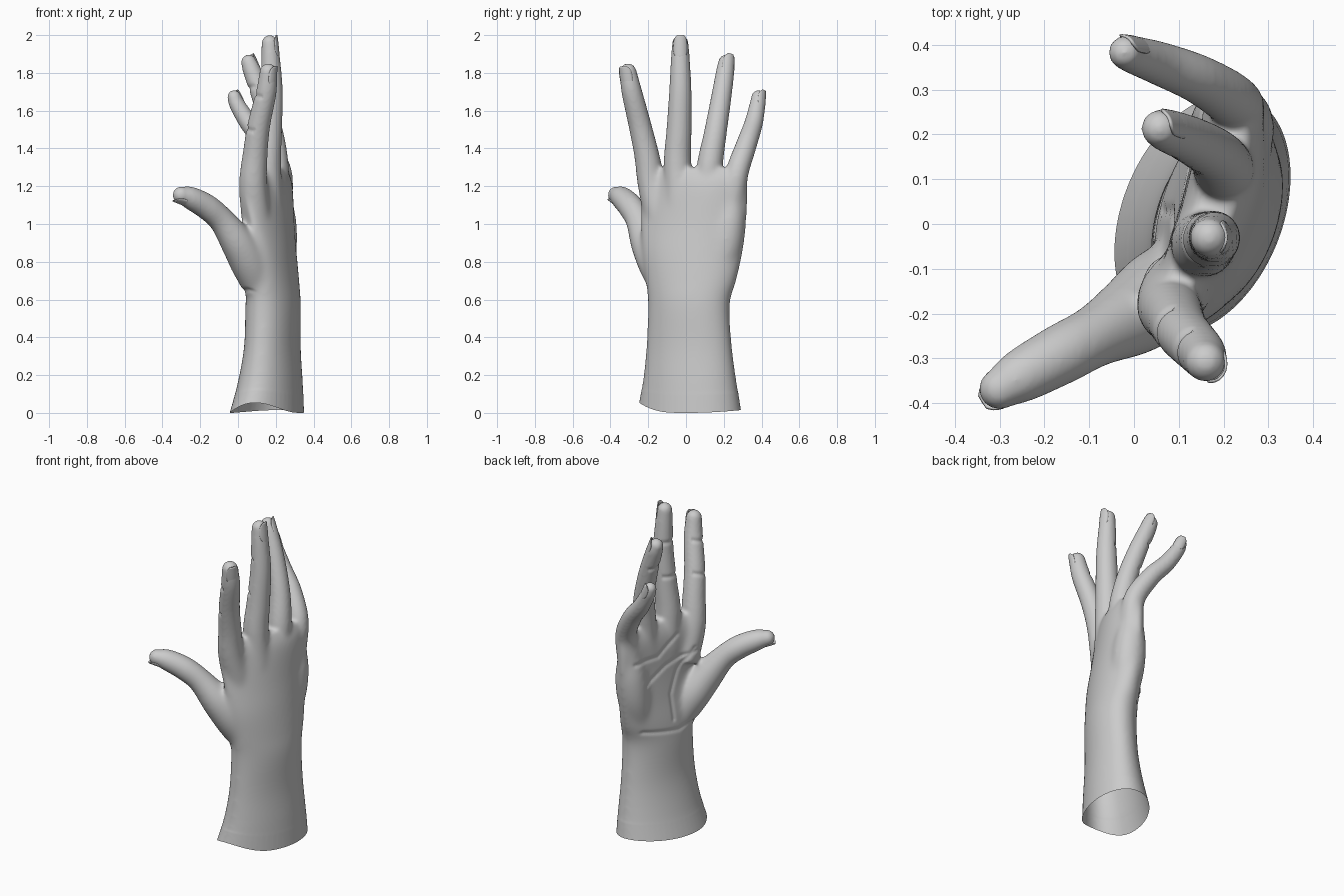
import bpy, bmesh, math
from mathutils import Vector
from mathutils.geometry import intersect_point_line

if "Cube" in bpy.data.objects:
    bpy.data.objects.remove(bpy.data.objects["Cube"])

SIDES = 28


def catmull(rows, steps=6):
    """Smoothly resample rows of numbers."""
    rows = [Vector(r) for r in rows]
    p = [rows[0] * 2 - rows[1]] + rows + [rows[-1] * 2 - rows[-2]]
    out = []
    for i in range(1, len(p) - 2):
        a, b, c, d = p[i - 1:i + 3]
        for s in range(steps):
            t = s / steps
            out.append(0.5 * (2 * b + (c - a) * t + (2 * a - 5 * b + 4 * c - d) * t * t
                              + (3 * b - a - 3 * c + d) * t ** 3))
    return out + [rows[-1]]


def loft(bm, rings):
    """Closed skin through a list of rings."""
    vs = [[bm.verts.new(c) for c in r] for r in rings]
    n = len(rings[0])
    for a, b in zip(vs, vs[1:]):
        for i in range(n):
            bm.faces.new((a[i], a[(i + 1) % n], b[(i + 1) % n], b[i]))
    bm.faces.new(vs[0][::-1])
    bm.faces.new(vs[-1])


def frame(direction, dorsal):
    t = direction.normalized()
    up = (dorsal - t * dorsal.dot(t)).normalized()
    return t, up, t.cross(up)


def finger(bm, rows, dorsal):
    """Round-ended tube; rows are x, y, z, radius."""
    pts = [(r.to_3d(), r[3]) for r in catmull(rows)]
    rings = []
    for i, (c, r) in enumerate(pts):
        d = pts[min(i + 1, len(pts) - 1)][0] - pts[max(i - 1, 0)][0]
        t, up, side = frame(d, dorsal)
        caps = [0] if i < len(pts) - 1 else [0, 20, 40, 60, 75, 86]
        for a in map(math.radians, caps):
            rings.append([c + t * r * math.sin(a) + r * math.cos(a) *
                          (side * math.cos(k) + up * math.sin(k))
                          for k in (2 * math.pi * j / SIDES for j in range(SIDES))])
    loft(bm, rings)


def nail(name, rows, dorsal, length):
    """Curved plate lying on the back of the finger tip."""
    c, r = Vector(rows[-1][:3]), rows[-1][3]
    t, up, side = frame(c - Vector(rows[-2][:3]), dorsal)
    bm = bmesh.new()
    n, m = 12, 8
    grid = []
    for i in range(n + 1):
        s = i / n
        v = (s - 0.65) * length
        w = 0.95 * (1 - abs(2 * s - 1) ** 3.5 * 0.6)
        rr = r * (1.05 - 0.12 * s * s)
        grid.append([bm.verts.new(c + t * v + rr * (
            side * math.sin(w * (2 * j / m - 1)) + up * math.cos(w * (2 * j / m - 1))))
            for j in range(m + 1)])
    for i in range(n):
        for j in range(m):
            bm.faces.new((grid[i][j], grid[i + 1][j], grid[i + 1][j + 1], grid[i][j + 1]))
    bmesh.ops.recalc_face_normals(bm, faces=bm.faces)
    ob = make(name, bm)
    mod = ob.modifiers.new("thickness", 'SOLIDIFY')
    mod.thickness, mod.offset = 0.006, 0


def make(name, bm):
    me = bpy.data.meshes.new(name)
    bm.to_mesh(me)
    bm.free()
    me.shade_smooth()
    ob = bpy.data.objects.new(name, me)
    bpy.context.collection.objects.link(ob)
    return ob


# Finger paths (x, y, z, radius), dorsal direction, nail length
FINGERS = {
    "thumb": ([(.12, -.1, .64, .08), (.065, -.15, .78, .1), (0, -.203, .9, .092),
               (-.085, -.25, 1.02, .07), (-.165, -.292, 1.09, .067),
               (-.25, -.338, 1.137, .06), (-.3, -.368, 1.153, .046)], (-.4, -.4, -.8), .11),
    "index": ([(.1, -.13, 1.0, .08), (.08, -.18, 1.2, .076), (.09, -.207, 1.36, .066),
               (.11, -.243, 1.52, .06), (.15, -.287, 1.7, .054),
               (.16, -.307, 1.805, .045)], (.85, -.5, 0), .11),
    "middle": ([(.16, -.035, 1.1, .08), (.155, -.045, 1.32, .073), (.167, -.037, 1.5, .066),
                (.178, -.03, 1.7, .059), (.173, -.03, 1.87, .05),
                (.168, -.03, 1.957, .043)], (1, 0, 0), .12),
    "ring": ([(.2, .11, 1.1, .075), (.2, .125, 1.3, .069), (.18, .155, 1.48, .06),
              (.13, .185, 1.66, .054), (.075, .208, 1.81, .048),
              (.058, .213, 1.855, .042)], (.7, .5, .5), .11),
    "little": ([(.22, .24, 1.1, .07), (.225, .27, 1.27, .062), (.15, .32, 1.42, .055),
                (.06, .357, 1.53, .049), (-.003, .378, 1.63, .042),
                (-.02, .383, 1.672, .037)], (.4, .8, .45), .095),
}

# Forearm and palm sections: z, centre x, centre y, half x, half y, skew, cupping
SECTIONS = [(-.04, .148, .022, .193, .275, .23, 0), (.15, .17, .02, .164, .25, .23, 0),
            (.35, .182, .017, .141, .227, .23, 0), (.57, .186, .015, .139, .217, .22, 0),
            (.7, .188, .027, .128, .24, .2, -.1), (.85, .193, .035, .108, .266, .2, -.3),
            (1.0, .193, .04, .092, .28, .25, -.5), (1.17, .19, .045, .082, .285, .31, -.7),
            (1.24, .188, .045, .07, .28, .33, -.7), (1.3, .185, .045, .045, .26, .33, -.7)]

bm = bmesh.new()
rings = []
for z, cx, cy, rx, ry, k, c in catmull(SECTIONS):
    ring = []
    for j in range(48):
        a = 2 * math.pi * j / 48
        dy = ry * math.sin(a)
        ring.append((cx + rx * math.cos(a) + k * dy + c * dy * dy, cy + dy, z))
    rings.append(ring)
loft(bm, rings)
for rows, dorsal, _ in FINGERS.values():
    finger(bm, rows, Vector(dorsal))
# Heel of the palm on the little-finger side
finger(bm, [(.2, .16, .68, .07), (.215, .2, .85, .095), (.22, .225, 1.0, .092),
            (.22, .24, 1.12, .07)], Vector((1, 0, 0)))
bmesh.ops.recalc_face_normals(bm, faces=bm.faces)
hand = make("hand", bm)
bpy.context.view_layer.objects.active = hand
hand.select_set(True)


def apply(kind, **settings):
    mod = hand.modifiers.new("step", kind)
    for key, value in settings.items():
        setattr(mod, key, value)
    bpy.ops.object.modifier_apply(modifier=mod.name)


# Fuse all volumes into one skin, then blend the palm more strongly than the fingers
apply('REMESH', mode='VOXEL', voxel_size=0.0085)
apply('SMOOTH', factor=0.5, iterations=6)
palm = hand.vertex_groups.new(name="palm")
for v in hand.data.vertices:
    x, y, z = v.co
    w = min(1, max(0, (1.33 - z) / .13)) * min(1, max(0, (x + .12) / .12))
    if z > .1 and w > 0:
        palm.add([v.index], w, 'REPLACE')
apply('SMOOTH', factor=0.5, iterations=55, vertex_group="palm")

# Skin creases on the palm side, as y, z lines
CREASES = [[(-.12, 1.1), (-.03, .98), (.03, .85), (.03, .7)],
           [(.27, 1.1), (.1, 1.1), (-.03, 1.2)], [(-.13, 1.08), (.05, 1.03), (.2, .95)],
           [(-.18, .65), (0, .63), (.21, .66)],
           [(-.3, 1.49), (-.19, 1.52)], [(-.34, 1.67), (-.23, 1.7)],
           [(-.09, 1.56), (.02, 1.56)], [(-.09, 1.77), (.02, 1.77)],
           [(.11, 1.56), (.22, 1.53)], [(.14, 1.73), (.25, 1.7)]]
bm = bmesh.new()
bm.from_mesh(hand.data)
# Open forearm end, rising on the thumb side
bmesh.ops.bisect_plane(bm, geom=bm.verts[:] + bm.edges[:] + bm.faces[:], plane_co=(0, 0, 0),
                       plane_no=(0, 0, 1), clear_inner=True)
bm.normal_update()
segs = [(Vector((0, *a)), Vector((0, *b))) for line in CREASES for a, b in zip(line, line[1:])]
for v in bm.verts:
    if v.co.z < .2:
        lift = min(1, max(0, (-v.co.y - .06) / .2))
        rise = .05 * lift ** 2.5 + .014 * min(1, (v.co.y / .28) ** 2)
        v.co.z += rise * (1 - v.co.z / .2)
    elif v.normal.x < -.3 and v.co.x > 0 and v.co.z > .6:
        q = Vector((0, v.co.y, v.co.z))
        best = 1
        for a, b in segs:
            _, f = intersect_point_line(q, a, b)
            best = min(best, (q - a.lerp(b, min(1, max(0, f)))).length)
        v.co -= v.normal * .006 * math.exp(-(best / .012) ** 2)
bm.to_mesh(hand.data)
bm.free()
hand.data.shade_smooth()

# Nails
for name, (rows, dorsal, length) in FINGERS.items():
    nail(name + "_nail", rows, Vector(dorsal), length)
